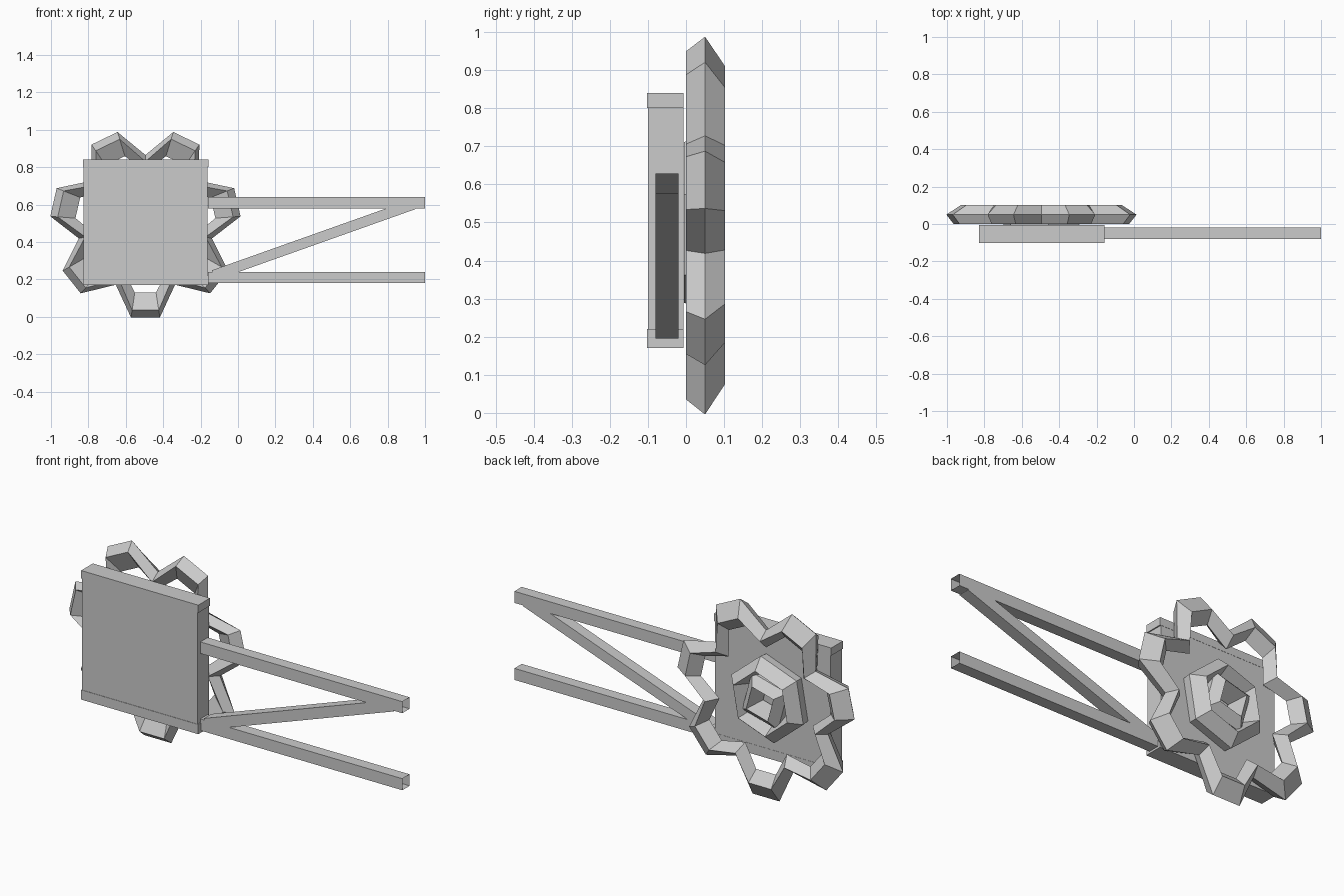
import bpy, bmesh, math
from mathutils import Matrix, Vector

old = bpy.data.objects.get("Cube")
if old:
    bpy.data.objects.remove(old, do_unlink=True)

grey = bpy.data.materials.new("plain grey")
grey.use_nodes = True
colour = (0.6, 0.6, 0.6, 1)
grey.diffuse_color = colour
grey.node_tree.nodes["Principled BSDF"].inputs["Base Color"].default_value = colour


def finish(name, bm):
    bmesh.ops.recalc_face_normals(bm, faces=bm.faces)
    mesh = bpy.data.meshes.new(name)
    bm.to_mesh(mesh)
    bm.free()
    obj = bpy.data.objects.new(name, mesh)
    bpy.context.collection.objects.link(obj)
    mesh.materials.append(grey)
    return obj


def box(name, x0, x1, y0, y1, z0, z1):
    bm = bmesh.new()
    bmesh.ops.create_cube(bm, size=1)
    for v in bm.verts:
        v.co = ((x0, x1)[v.co.x > 0], (y0, y1)[v.co.y > 0], (z0, z1)[v.co.z > 0])
    return finish(name, bm)


def tube(name, start, end, width):
    """Square tube with open ends, running in the xz plane."""
    a, b = Vector(start), Vector(end)
    d = b - a
    bm = bmesh.new()
    bmesh.ops.create_cube(bm, size=1)
    caps = [f for f in bm.faces if abs(f.normal.x) > 0.9]
    bmesh.ops.delete(bm, geom=caps, context="FACES_ONLY")
    bm.transform(Matrix.Translation((a + b) / 2)
                 @ Matrix.Rotation(-math.atan2(d.z, d.x), 4, "Y")
                 @ Matrix.Diagonal((d.length, 0.06, width, 1)))
    return finish(name, bm)


CX, CZ = -0.495, 0.5


def ring(name, path, depths):
    """Closed band; path holds (degrees, radii), one radius for each depth."""
    bm = bmesh.new()
    loops = []
    for deg, radii in path:
        t = math.radians(deg)
        loops.append([bm.verts.new((CX + r * math.cos(t), y, CZ + r * math.sin(t)))
                      for r, y in zip(radii, depths)])
    n, m = len(loops), len(depths)
    for i in range(n):
        p, q = loops[i], loops[(i + 1) % n]
        for j in range(m):
            k = (j + 1) % m
            bm.faces.new((p[j], p[k], q[k], q[j]))
    return finish(name, bm)


# Square back panel with slightly longer rails along its top and bottom
box("panel", -0.825, -0.163, -0.1, -0.007, 0.2, 0.82)
box("top_rail", -0.83, -0.157, -0.102, -0.006, 0.8, 0.84)
box("bottom_rail", -0.83, -0.157, -0.102, -0.006, 0.17, 0.22)

# Bracket of open square tubes
tube("upper_arm", (-0.16, -0.05, 0.61), (1, -0.05, 0.61), 0.06)
tube("lower_arm", (-0.16, -0.05, 0.21), (1, -0.05, 0.21), 0.06)
tube("diagonal_brace", (-0.13, -0.05, 0.222), (0.94, -0.05, 0.602), 0.056)

# Wreath with seven lobes: outer ridge, rear crest, inner edge, front edge
step = 360 / 7
tip = (0.51, 0.43, 0.375, 0.47)
valley = (0.365, 0.325, 0.275, 0.33)
path = []
for i in range(7):
    mid = -90 + i * step
    path += [(mid - 8.7, tip), (mid + 8.7, tip), (mid + step / 2, valley)]
wreath = ring("wreath", path, (0.05, 0.102, 0.05, 0.0))

# Rosette in the middle: six-sided outer petal band and four-sided core
petals = [(20 + 60 * i, (0.215, 0.22, 0.165, 0.12)) for i in range(6)]
ring("rosette_petals", petals, (-0.005, 0.04, 0.1, 0.0))
core = [(60 + 90 * i, (0.15, 0.15, 0.09, 0.06)) for i in range(4)]
ring("rosette_core", core, (-0.005, 0.06, 0.102, 0.0))

# Soft shading on the wreath, keeping its creases
bpy.ops.object.select_all(action="DESELECT")
wreath.select_set(True)
bpy.context.view_layer.objects.active = wreath
bpy.ops.object.shade_smooth_by_angle(angle=math.radians(30))
